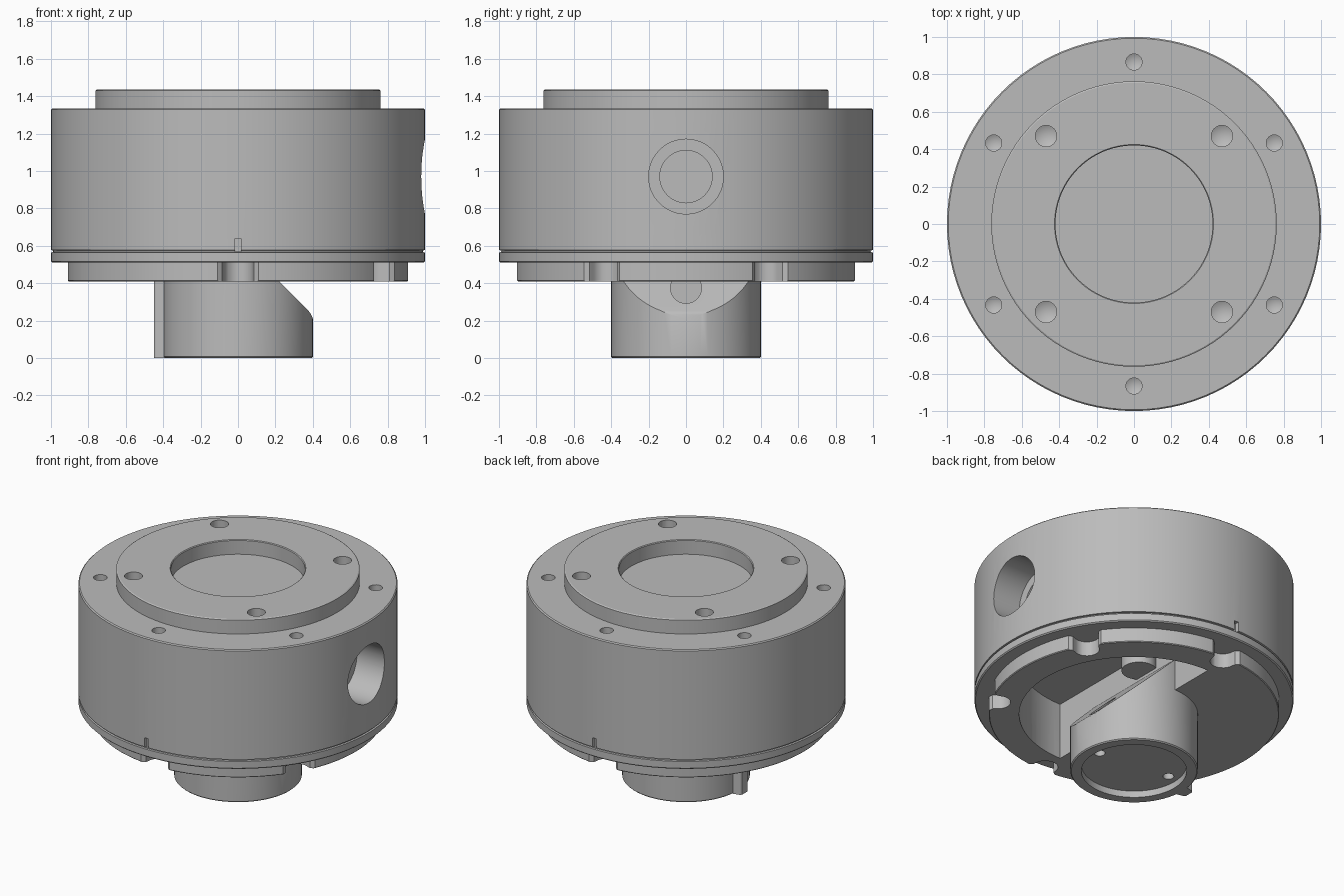
import bpy, bmesh
from math import radians, sin, cos, pi
from mathutils import Matrix

cube = bpy.data.objects.get("Cube")
if cube:
    bpy.data.objects.remove(cube, do_unlink=True)

grey = bpy.data.materials.new("machined_grey")
grey.use_nodes = True
COLOR = (0.5, 0.5, 0.5, 1)
grey.diffuse_color = COLOR
grey.node_tree.nodes["Principled BSDF"].inputs["Base Color"].default_value = COLOR


def make(name, bm, matrix=None):
    """Turn a bmesh into an object, moved by the matrix."""
    if matrix:
        bm.transform(matrix)
    bmesh.ops.recalc_face_normals(bm, faces=bm.faces)
    mesh = bpy.data.meshes.new(name)
    bm.to_mesh(mesh)
    bm.free()
    mesh.materials.append(grey)
    ob = bpy.data.objects.new(name, mesh)
    bpy.context.scene.collection.objects.link(ob)
    return ob


def lathe(name, profile, sides, matrix=None):
    """Spin (radius, height) points about z; the ends lie on the axis."""
    bm = bmesh.new()
    verts = [bm.verts.new((r, 0, z)) for r, z in profile]
    edges = [bm.edges.new(pair) for pair in zip(verts, verts[1:])]
    bmesh.ops.spin(bm, geom=verts + edges, cent=(0, 0, 0), axis=(0, 0, 1),
                   angle=2 * pi, steps=sides)
    bmesh.ops.remove_doubles(bm, verts=bm.verts, dist=1e-5)
    return make(name, bm, matrix)


def prism(name, points, z0, z1, matrix=None):
    """Extrude a flat outline from z0 to z1."""
    bm = bmesh.new()
    face = bm.faces.new([bm.verts.new((x, y, z0)) for x, y in points])
    ext = bmesh.ops.extrude_face_region(bm, geom=[face])
    top = [v for v in ext["geom"] if isinstance(v, bmesh.types.BMVert)]
    bmesh.ops.translate(bm, verts=top, vec=(0, 0, z1 - z0))
    return make(name, bm, matrix)


def activate(ob):
    bpy.ops.object.select_all(action='DESELECT')
    ob.select_set(True)
    bpy.context.view_layer.objects.active = ob


def cut(ob, cutter):
    """Subtract a cutter and remove it."""
    mod = ob.modifiers.new("cut", 'BOOLEAN')
    mod.operation = 'DIFFERENCE'
    mod.solver = 'EXACT'
    mod.object = cutter
    activate(ob)
    bpy.ops.object.modifier_apply(modifier=mod.name)
    bpy.data.objects.remove(cutter, do_unlink=True)


def polar(r, degrees, z=0):
    a = radians(degrees)
    return Matrix.Translation((r * cos(a), r * sin(a), z))


def drill(ob, radius, depth, matrix, sides=24):
    """Blind hole with a conical tip, going down from the matrix origin."""
    cut(ob, lathe("drill", [(0, 0.05), (radius, 0.05), (radius, -depth),
                            (0, -depth - radius * 0.5)], sides, matrix))


def turn(degrees, axis):
    return Matrix.Rotation(radians(degrees), 4, axis)


def half_cavity():
    arc = [radians(-90 + 180 * i / 40) for i in range(41)]
    return prism("cavity", [(0.72 * cos(a), 0.72 * sin(a)) for a in arc], 0.3, 0.8)


# Housing with raised collar, central recess, seam groove and lower flange
housing = lathe("housing", [
    (0, 1.335), (0.42, 1.335), (0.42, 1.43), (0.425, 1.435), (0.755, 1.435),
    (0.763, 1.43), (0.763, 1.335), (0.993, 1.335), (1, 1.328), (1, 0.577),
    (0.988, 0.575), (0.988, 0.566), (1, 0.564), (1, 0.517), (0.993, 0.51),
    (0, 0.51)], 96)
cut(housing, half_cavity())

# Screw holes from above and below, and the four collar holes
FLIP = turn(180, 'X')
for i in range(6):
    drill(housing, 0.043, 0.12, polar(0.866, 30 + 60 * i, 1.335))
    drill(housing, 0.05, 0.12, polar(0.866, 30 + 60 * i, 0.51) @ FLIP)
for i in range(4):
    drill(housing, 0.057, 0.12, polar(0.665, 45 + 90 * i, 1.435))

# Stepped side port on the left
port = Matrix.Translation((0, 0, 0.97)) @ turn(90, 'Y')
cut(housing, lathe("port_cutter", [(0, 0.45), (0.14, 0.45), (0.14, 0.77),
                                   (0.2, 0.77), (0.2, 1.1), (0, 1.1)], 48, port))

# Alignment notches at front and back
for s in (-1, 1):
    cut(housing, prism("notch", [(-0.015, s * 0.97), (0.015, s * 0.97),
                                 (0.015, s * 1.05), (-0.015, s * 1.05)], 0.57, 0.64))

# Base plate with half opening and six flared screw slots
plate = lathe("base_plate", [(0, 0.51), (0.91, 0.51), (0.91, 0.415),
                             (0.905, 0.41), (0, 0.41)], 96)
cut(plate, half_cavity())
slot = [(0.866 + 0.08 * cos(a), 0.08 * sin(a))
        for a in (radians(90 + 15 * i) for i in range(13))]
slot += [(0.885, -0.085), (0.9, -0.105), (0.95, -0.18),
         (0.95, 0.18), (0.9, 0.105), (0.885, 0.085)]
for i in range(6):
    cut(plate, prism("slot", slot, 0.3, 0.6, turn(30 + 60 * i, 'Z')))

# Stem with recessed foot, slanted cut, bolt holes and pocket
stem = lathe("stem", [(0, 0.045), (0.33, 0.045), (0.33, 0), (0.393, 0),
                      (0.4, 0.007), (0.4, 0.75), (0, 0.75)], 64)
slant = [(0.43, 0.14), (0.39, 0.235), (0.375, 0.255), (-0.3, 0.93), (0.6, 0.93), (0.6, 0.14)]
cut(stem, prism("slant", slant, -0.6, 0.6, turn(90, 'X')))
for i in range(6):
    drill(stem, 0.035, 0.1, polar(0.26, 60 * i - 6, 0.045) @ FLIP, 16)
pocket = Matrix.Translation((0, 0, 0.375)) @ turn(90, 'Y')
cut(stem, lathe("pocket", [(0, 0.1), (0.083, 0.1), (0.083, 0.6), (0, 0.6)], 32, pocket))

# Key on the right side of the stem, and a boss inside the opening
key = prism("stem_key", [(-0.36, -0.06), (-0.44, -0.04), (-0.45, -0.03),
                         (-0.45, 0.03), (-0.44, 0.04), (-0.36, 0.06)], 0, 0.42)
boss = lathe("inner_boss", [(0, 0.82), (0.11, 0.82), (0.11, 0.65), (0, 0.65)], 32,
             Matrix.Translation((0.06, 0.12, 0)))

for ob in (housing, plate, stem, key, boss):
    activate(ob)
    bpy.ops.object.shade_smooth_by_angle(angle=radians(30))
